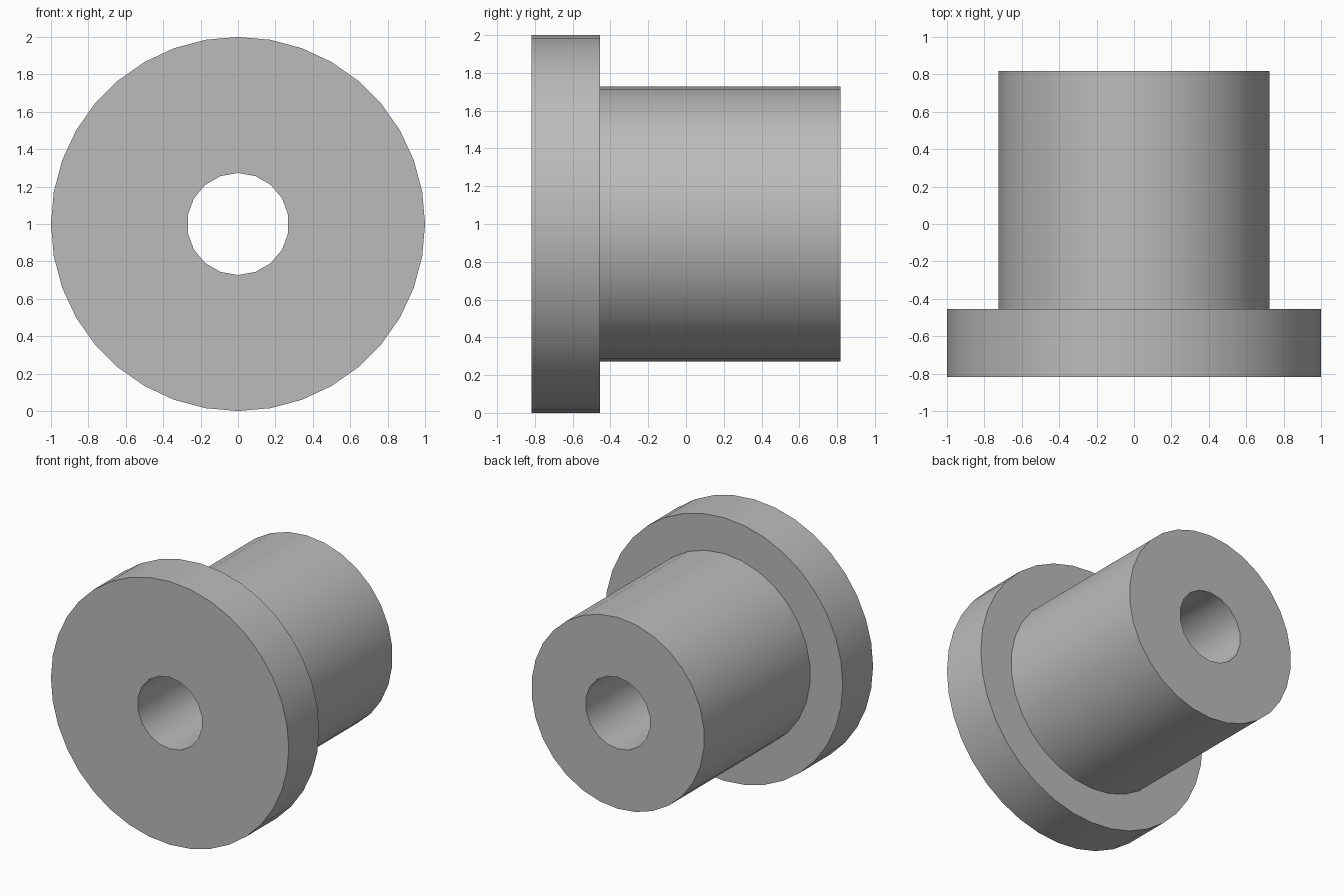
import bpy
import bmesh
from math import sin, cos, tau, radians

if "Cube" in bpy.data.objects:
    bpy.data.objects.remove(bpy.data.objects["Cube"], do_unlink=True)

# Proportions: all sizes are whole multiples of one unit
U = 1 / 11
FRONT, SHOULDER, BACK = -9 * U, -5 * U, 9 * U
FLANGE, BARREL, BORE = (11 * U, 36), (8 * U, 30), (3 * U, 18)

grey = bpy.data.materials.new("plain grey")
grey.use_nodes = True
colour = (0.5, 0.5, 0.5, 1)
grey.diffuse_color = colour
grey.node_tree.nodes["Principled BSDF"].inputs["Base Color"].default_value = colour

bm = bmesh.new()


def ring(size, y):
    """Closed loop of edges around the y axis, with a corner at the top."""
    radius, sides = size
    verts = [bm.verts.new((radius * sin(tau * i / sides), y,
                           1 + radius * cos(tau * i / sides)))
             for i in range(sides)]
    return [bm.edges.new((verts[i - 1], verts[i])) for i in range(sides)]


def wall(a, b):
    bmesh.ops.bridge_loops(bm, edges=a + b)


def annulus(outer, inner, direction):
    bmesh.ops.triangle_fill(bm, edges=outer + inner, use_beauty=True,
                            normal=(0, direction, 0))


# Edge loops of the stepped bushing
flange_front, flange_back = ring(FLANGE, FRONT), ring(FLANGE, SHOULDER)
barrel_front, barrel_back = ring(BARREL, SHOULDER), ring(BARREL, BACK)
bore_front, bore_back = ring(BORE, FRONT), ring(BORE, BACK)

# Round walls, then flat ring faces
wall(flange_front, flange_back)
wall(barrel_front, barrel_back)
wall(bore_front, bore_back)
annulus(flange_front, bore_front, -1)
annulus(flange_back, barrel_front, 1)
annulus(barrel_back, bore_back, 1)
bmesh.ops.recalc_face_normals(bm, faces=bm.faces)

mesh = bpy.data.meshes.new("flanged_bushing")
bm.to_mesh(mesh)
bm.free()
mesh.materials.append(grey)
bushing = bpy.data.objects.new("flanged_bushing", mesh)
bpy.context.collection.objects.link(bushing)

# Smooth round walls with crisp rims
bpy.ops.object.select_all(action='DESELECT')
bushing.select_set(True)
bpy.context.view_layer.objects.active = bushing
bpy.ops.object.shade_smooth_by_angle(angle=radians(35))
